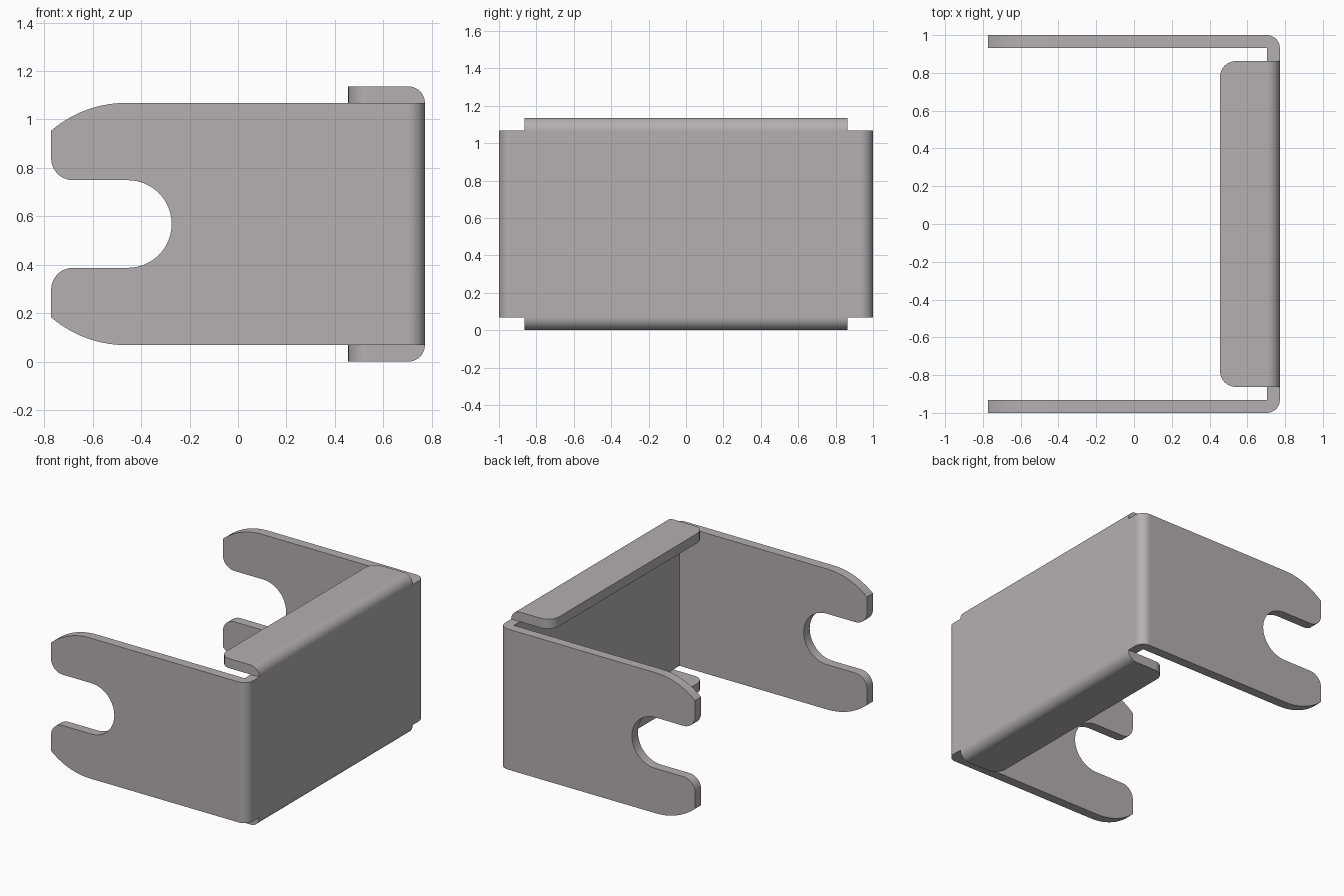
import bpy, bmesh, math
from mathutils import Vector

cube = bpy.data.objects.get("Cube")
if cube:
    bpy.data.objects.remove(cube, do_unlink=True)

T = 0.068               # sheet thickness and outer bend radius
X0, X1 = -0.772, 0.772  # open end and back wall
Z0, Z1 = T, 1.068       # lower and upper edge of the side plates
ZM = (Z0 + Z1) / 2
LIP_X, LIP_Y = 0.455, 0.863

steel = bpy.data.materials.new("warm grey steel")
steel.use_nodes = True
colour = (0.46, 0.43, 0.438, 1)
steel.diffuse_color = colour
steel.node_tree.nodes["Principled BSDF"].inputs["Base Color"].default_value = colour


def arc(cx, cy, r, a0, a1, n):
    """Points on an arc, angles in degrees."""
    angles = [math.radians(a0 + (a1 - a0) * i / n) for i in range(n + 1)]
    return [(cx + r * math.cos(a), cy + r * math.sin(a)) for a in angles]


def prism(name, points, place, depth, rounding=None):
    """Extrude a closed profile along depth; rounding = (edge test, radius)."""
    bm = bmesh.new()
    face = bm.faces.new([bm.verts.new(place(*p)) for p in points])
    extruded = bmesh.ops.extrude_face_region(bm, geom=[face])["geom"]
    bmesh.ops.translate(bm, vec=Vector(depth),
                        verts=[v for v in extruded if isinstance(v, bmesh.types.BMVert)])
    if rounding:
        test, radius = rounding
        edges = [e for e in bm.edges if test(e)]
        bmesh.ops.bevel(bm, geom=edges, offset=radius, segments=8, profile=0.5, affect='EDGES')
    bmesh.ops.recalc_face_normals(bm, faces=bm.faces)
    mesh = bpy.data.meshes.new(name)
    bm.to_mesh(mesh)
    bm.free()
    mesh.materials.append(steel)
    obj = bpy.data.objects.new(name, mesh)
    bpy.context.collection.objects.link(obj)
    return obj


def finish(obj):
    """Apply modifiers, then smooth the bends and keep the cut edges sharp."""
    bpy.ops.object.select_all(action='DESELECT')
    obj.select_set(True)
    bpy.context.view_layer.objects.active = obj
    for mod in list(obj.modifiers):
        bpy.ops.object.modifier_apply(modifier=mod.name)
    bpy.ops.object.shade_smooth_by_angle(angle=math.radians(30))
    obj.modifiers.new("flat_face_normals", 'WEIGHTED_NORMAL').keep_sharp = True


# U-shaped sheet seen from above: one half from inner to outer bend, then its mirror
half = [(X1 - T, -1 + T), (X0, -1 + T), (X0, -1)] + arc(X1 - T, -1 + T, T, -90, 0, 10)
channel = half + [(x, -y) for x, y in reversed(half)]
bracket = prism("bracket_body", channel, lambda x, y: (x, y, -0.2), (0, 0, 1.6))

# Side outline with swept nose, rounded fork tips and open round-ended slot
slot_r, tip_r, nose_r = 0.181, 0.09, 0.47
sweep = math.degrees(math.asin((-0.464 - X0) / nose_r))
upper = [(X1 + 0.2, Z1)]
upper += arc(-0.464, Z1 - nose_r, nose_r, 90, 90 + sweep, 10)
upper += arc(X0 + tip_r, ZM + slot_r + tip_r, tip_r, 180, 270, 8)
upper += arc(-0.455, ZM, slot_r, 90, 0, 14)
lower = [(x, 2 * ZM - z) for x, z in reversed(upper[:-1])]
outline = prism("side_outline_cutter", upper + lower, lambda x, z: (x, -1.2, z), (0, 2.4, 0))
outline.hide_render = True

cut = bracket.modifiers.new("trim", 'BOOLEAN')
cut.operation, cut.solver, cut.object = 'INTERSECT', 'EXACT', outline
finish(bracket)
bpy.data.objects.remove(outline, do_unlink=True)


# Folded lips along the upper and lower edges of the back wall
def free_corner(edge):
    a, b = (v.co for v in edge.verts)
    return abs(a.x - LIP_X) < 1e-4 and abs(b.x - LIP_X) < 1e-4 and abs(a.z - b.z) > 0.01


for name, edge_z, side in (("upper_lip", Z1, 1), ("lower_lip", Z0, -1)):
    profile = [(LIP_X, 0)] + arc(X1 - T, 0, T, 0, 90, 10) + [(LIP_X, T)]
    lip = prism(name, profile, lambda x, h: (x, -LIP_Y, edge_z + side * h),
                (0, 2 * LIP_Y, 0), (free_corner, 0.085))
    finish(lip)
